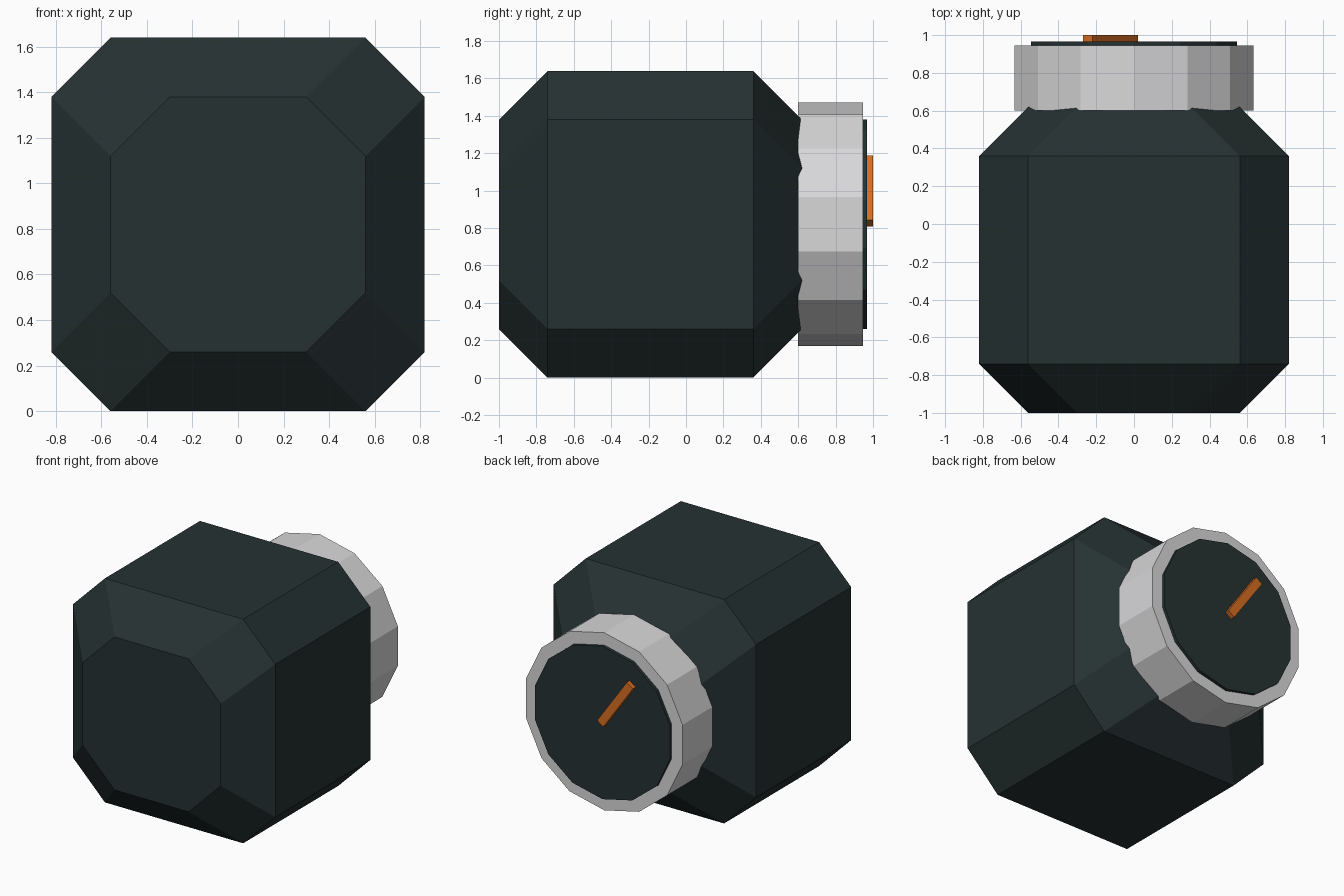
import bpy, bmesh, math
from mathutils import Matrix

if "Cube" in bpy.data.objects:
    bpy.data.objects.remove(bpy.data.objects["Cube"])

CZ = 0.82  # height of the main axis


def material(name, rgb):
    m = bpy.data.materials.new(name)
    m.diffuse_color = (*rgb, 1)
    m.use_nodes = True
    m.node_tree.nodes["Principled BSDF"].inputs["Base Color"].default_value = m.diffuse_color
    return m


dark = material("dark slate", (0.019, 0.031, 0.032))
silver = material("light grey", (0.69, 0.69, 0.70))
orange = material("orange", (0.68, 0.155, 0.016))


def loft(name, sections, mat):
    """Join (y, [(x, z)...]) outlines into a closed, capped solid."""
    bm = bmesh.new()
    rings = [[bm.verts.new((x, y, CZ + z)) for x, z in pts] for y, pts in sections]
    n = len(rings[0])
    for a, b in zip(rings, rings[1:]):
        for i in range(n):
            j = (i + 1) % n
            bm.faces.new((a[i], a[j], b[j], b[i]))
    bm.faces.new(rings[0])
    bm.faces.new(rings[-1])
    bmesh.ops.recalc_face_normals(bm, faces=bm.faces)
    me = bpy.data.meshes.new(name)
    bm.to_mesh(me)
    bm.free()
    me.materials.append(mat)
    ob = bpy.data.objects.new(name, me)
    bpy.context.collection.objects.link(ob)
    return ob


def chamfered_square(outer, inner):
    quarter = [(outer, inner), (inner, outer)]
    pts = []
    for k in range(4):
        for x, z in quarter:
            for _ in range(k):
                x, z = -z, x
            pts.append((x, z))
    return pts


def polygon(r, n=14):
    return [(r * math.sin(2 * math.pi * i / n), r * math.cos(2 * math.pi * i / n))
            for i in range(n)]


# Body: octagonal prism with chamfered ends
big, small = chamfered_square(0.82, 0.56), chamfered_square(0.56, 0.30)
loft("body", [(-1.0, small), (-0.74, big), (0.36, big), (0.62, small)], dark)

# Collar and dial face on the back
loft("collar", [(0.60, polygon(0.65)), (0.945, polygon(0.65))], silver)
loft("dial_face", [(0.90, polygon(0.56)), (0.967, polygon(0.56))], dark)

# Tilted pointer on the dial
w, h = 0.03, 0.21
bar = [(-w, -h), (w, -h), (w, h), (-w, h)]
t = math.radians(35)
bar = [(-0.125 + x * math.cos(t) - z * math.sin(t),
        0.178 + x * math.sin(t) + z * math.cos(t)) for x, z in bar]
loft("pointer", [(0.95, bar), (1.0, bar)], orange)
